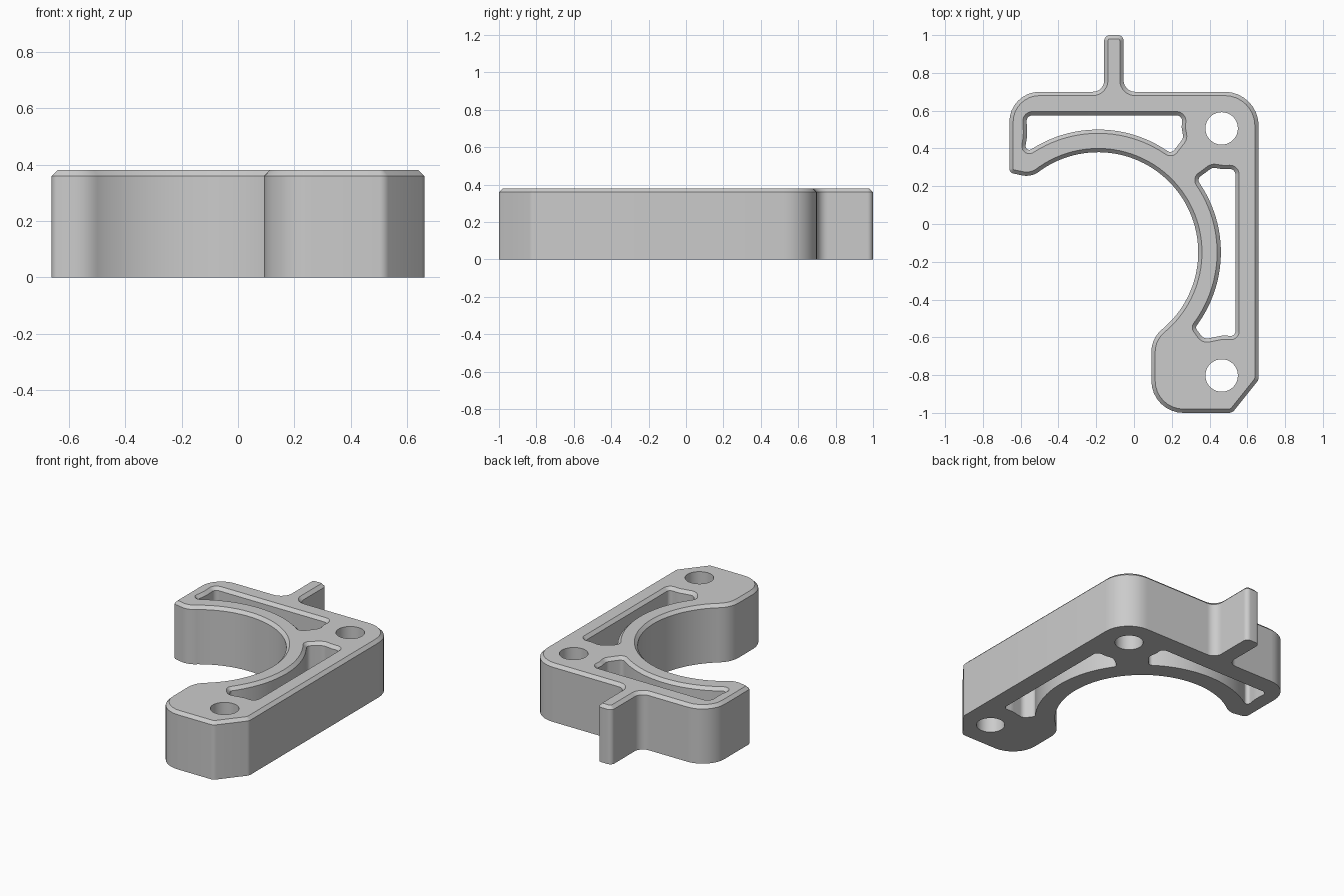
import bpy
import bmesh
from math import atan2, ceil, cos, radians, sin, tan
from mathutils import Vector

if "Cube" in bpy.data.objects:
    bpy.data.objects.remove(bpy.data.objects["Cube"], do_unlink=True)

HEIGHT, CHAMFER = 0.38, 0.02
BORE = Vector((-0.19, -0.15))


def arc(centre, radius, start, end, step=3):
    """Points on an arc, angles in degrees."""
    n = ceil(abs(end - start) / step)
    angles = [radians(start + (end - start) * i / n) for i in range(n + 1)]
    return [(centre[0] + radius * cos(a), centre[1] + radius * sin(a), 0) for a in angles]


def rounded(corners):
    """Closed outline from (x, y, fillet radius) corners."""
    points = []
    for i, (x, y, r) in enumerate(corners):
        p = Vector((x, y))
        if r == 0:
            points.append(p)
            continue
        to_last = p - Vector(corners[i - 1][:2])
        to_next = Vector(corners[(i + 1) % len(corners)][:2]) - p
        before, after = to_last.normalized(), to_next.normalized()
        turn = atan2(before.cross(after), before.dot(after))
        side = 1 if turn > 0 else -1
        # Keep the fillet inside both neighbouring segments
        room = 0.9 * min(to_last.length, to_next.length)
        r = min(r, room / tan(abs(turn) / 2))
        start = p - before * r * tan(abs(turn) / 2)
        centre = start + Vector((-before.y, before.x)) * r * side
        n = ceil(abs(turn) / radians(12))
        a = atan2(start.y - centre.y, start.x - centre.x)
        for k in range(n + 1):
            t = a + turn * k / n
            points.append(centre + Vector((cos(t), sin(t))) * r)
    return points


def offset_left(points, distance):
    """Mitred offset towards the solid side of a loop."""
    result = []
    for i, p in enumerate(points):
        a = (p - points[i - 1]).normalized()
        b = (points[(i + 1) % len(points)] - p).normalized()
        normals = Vector((-a.y, a.x)) + Vector((-b.y, b.x))
        result.append(p + normals * (2 * distance / normals.length_squared))
    return result


# Outer outline, counter-clockwise, with locating tab and open bore
outline = rounded([
    (0.092, -1, 0.17), (0.52, -1, 0.04), (0.66, -0.825, 0.04), (0.66, 0.70, 0.18),
    (-0.055, 0.70, 0.06), (-0.055, 1, 0.03), (-0.158, 1, 0.03), (-0.158, 0.70, 0.06),
    (-0.66, 0.70, 0.16), (-0.66, 0.272, 0.025), (-0.54, 0.246, 0.11),
    *arc(BORE, 0.53, 125, -50), (0.092, -0.607, 0.16)])

# Lightening pockets, clockwise
back_pocket = rounded([
    (-0.57, 0.575, 0.03), (0.257, 0.575, 0.03), (0.252, 0.51, 0.08), (0.262, 0.455, 0.04),
    (0.198, 0.372, 0.026), *arc(BORE, 0.65, 56, 122),
    (-0.581, 0.372, 0.02), (-0.565, 0.47, 0.15)])
side_pocket = rounded([
    (0.537, 0.292, 0.03), (0.537, -0.594, 0.025), (0.47, -0.59, 0.1), (0.37, -0.61, 0.04),
    (0.324, -0.548, 0.02), *arc(BORE, 0.65, -36, 34),
    (0.332, 0.238, 0.026), (0.415, 0.299, 0.04), (0.47, 0.29, 0.1)])

# Bolt holes, clockwise
holes = [rounded(arc((0.464, y), 0.086, 360, 0, 10)[:-1]) for y in (0.506, -0.802)]

# Walls, chamfers and caps
bm = bmesh.new()
top_edges, bottom_edges = [], []


def add_wall(points, chamfer):
    layers = [(points, 0)]
    if chamfer:
        layers += [(points, HEIGHT - chamfer), (offset_left(points, chamfer), HEIGHT)]
    else:
        layers += [(points, HEIGHT)]
    rings = [[bm.verts.new((p.x, p.y, z)) for p in loop] for loop, z in layers]
    n = len(points)
    for low, high in zip(rings, rings[1:]):
        for i in range(n):
            j = (i + 1) % n
            bm.faces.new((low[i], low[j], high[j], high[i]))
    for ring, edges in ((rings[0], bottom_edges), (rings[-1], top_edges)):
        edges += [bm.edges.get((ring[i - 1], ring[i])) for i in range(n)]


for loop in (outline, back_pocket, side_pocket):
    add_wall(loop, CHAMFER)
for loop in holes:
    add_wall(loop, 0)
for edges, z in ((top_edges, 1), (bottom_edges, -1)):
    bmesh.ops.triangle_fill(bm, use_beauty=True, edges=edges, normal=(0, 0, z))
bmesh.ops.recalc_face_normals(bm, faces=bm.faces)

mesh = bpy.data.meshes.new("clamp_bracket")
bm.to_mesh(mesh)
bm.free()
bracket = bpy.data.objects.new("clamp_bracket", mesh)
bpy.context.collection.objects.link(bracket)

# Plain grey
grey = bpy.data.materials.new("grey")
grey.use_nodes = True
grey.diffuse_color = (0.6, 0.6, 0.6, 1)
grey.node_tree.nodes["Principled BSDF"].inputs["Base Color"].default_value = grey.diffuse_color
mesh.materials.append(grey)

bpy.ops.object.select_all(action="DESELECT")
bracket.select_set(True)
bpy.context.view_layer.objects.active = bracket
bpy.ops.object.shade_smooth_by_angle(angle=radians(30))
